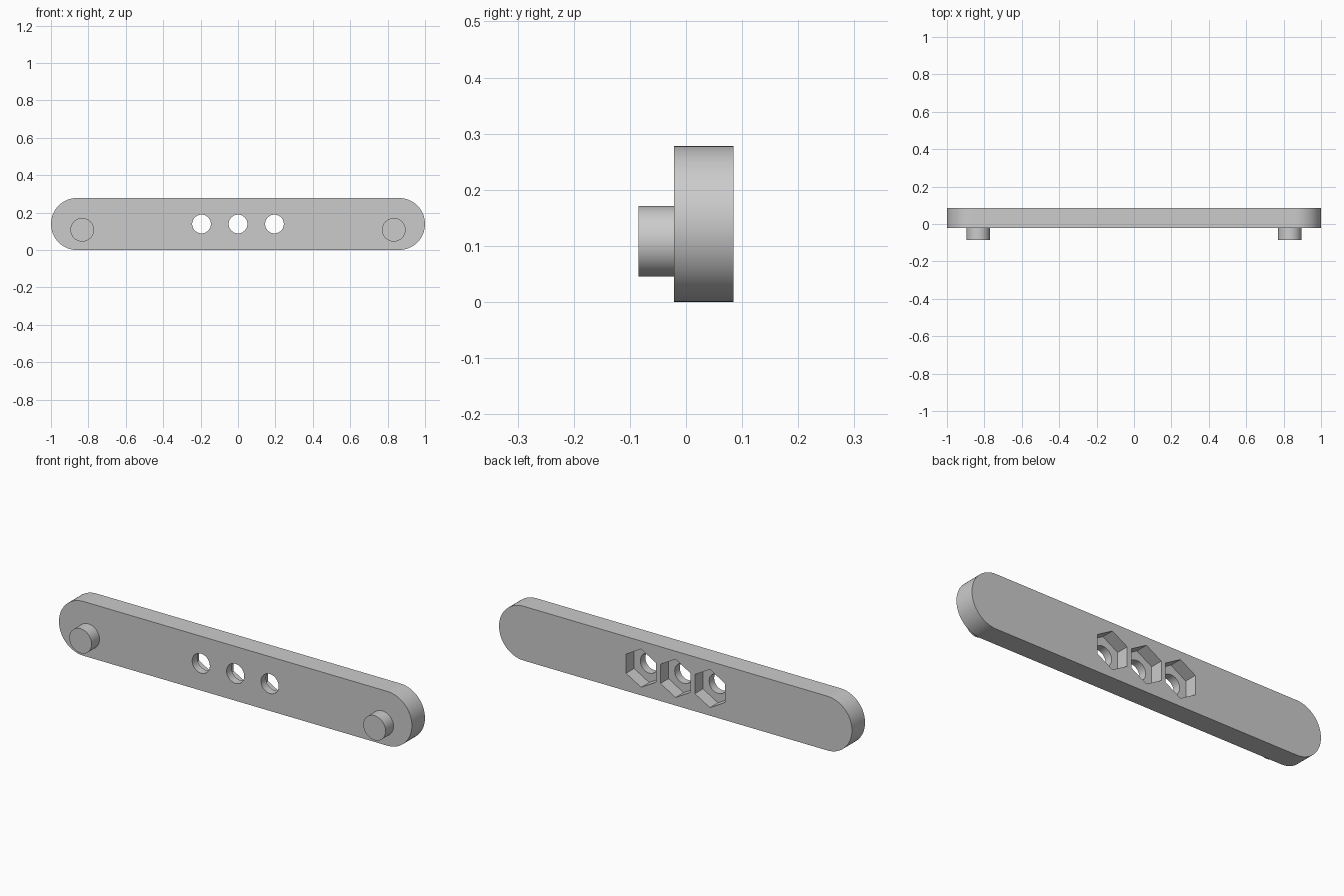
import bpy
import math
from mathutils import Matrix

if "Cube" in bpy.data.objects:
    bpy.data.objects.remove(bpy.data.objects["Cube"], do_unlink=True)

FRONT, BACK = -0.021, 0.085     # bar faces
PEG_FRONT = -0.085
R = 0.139                       # half the bar height
POCKET_FLOOR = 0.02

grey = bpy.data.materials.new("plain_grey")
grey.use_nodes = True
colour = (0.6, 0.6, 0.6, 1)
grey.diffuse_color = colour
grey.node_tree.nodes["Principled BSDF"].inputs["Base Color"].default_value = colour


def prism(name, outline, y0, y1):
    """Extrude an (x, z) outline from y0 to y1."""
    n = len(outline)
    verts = [(x, y, z) for y in (y0, y1) for x, z in outline]
    faces = [tuple(range(n)), tuple(reversed(range(n, 2 * n)))]
    faces += [(i, i + n, (i + 1) % n + n, (i + 1) % n) for i in range(n)]
    mesh = bpy.data.meshes.new(name)
    mesh.from_pydata(verts, [], faces)
    mesh.materials.append(grey)
    ob = bpy.data.objects.new(name, mesh)
    bpy.context.collection.objects.link(ob)
    return ob


def ring(cx, cz, r, n):
    """Circle or polygon outline with a point at the top."""
    angles = [math.pi / 2 + 2 * math.pi * i / n for i in range(n)]
    return [(cx + r * math.cos(a), cz + r * math.sin(a)) for a in angles]


def cut(target, cutter):
    cutter.hide_render = True
    mod = target.modifiers.new("cut", "BOOLEAN")
    mod.operation = "DIFFERENCE"
    mod.solver = "EXACT"
    mod.object = cutter
    bpy.context.view_layer.objects.active = target
    bpy.ops.object.modifier_apply(modifier=mod.name)
    bpy.data.objects.remove(cutter, do_unlink=True)


def smooth(ob):
    bpy.ops.object.select_all(action="DESELECT")
    ob.select_set(True)
    bpy.context.view_layer.objects.active = ob
    bpy.ops.object.shade_smooth_by_angle(angle=math.radians(30))


# Bar with round ends
STEPS = 32
outline = []
for side, start in ((1, -math.pi / 2), (-1, math.pi / 2)):
    for i in range(STEPS + 1):
        a = start + math.pi * i / STEPS
        outline.append((side * (1 - R) + R * math.cos(a), R + R * math.sin(a)))
bar = prism("bar", outline, FRONT, BACK)

# Bolt holes, each with a hexagonal nut pocket at the back
for x in (-0.195, 0, 0.195):
    cut(bar, prism("pocket_cutter", ring(x, R, 0.098, 6), POCKET_FLOOR, BACK + 0.1))
    cut(bar, prism("hole_cutter", ring(x, R, 0.05, 48), FRONT - 0.1, BACK + 0.1))
smooth(bar)

# Pegs on the front
for name, side in (("left_peg", 1), ("right_peg", -1)):
    smooth(prism(name, ring(side * 0.833, 0.108, 0.063, 48), PEG_FRONT, FRONT))
